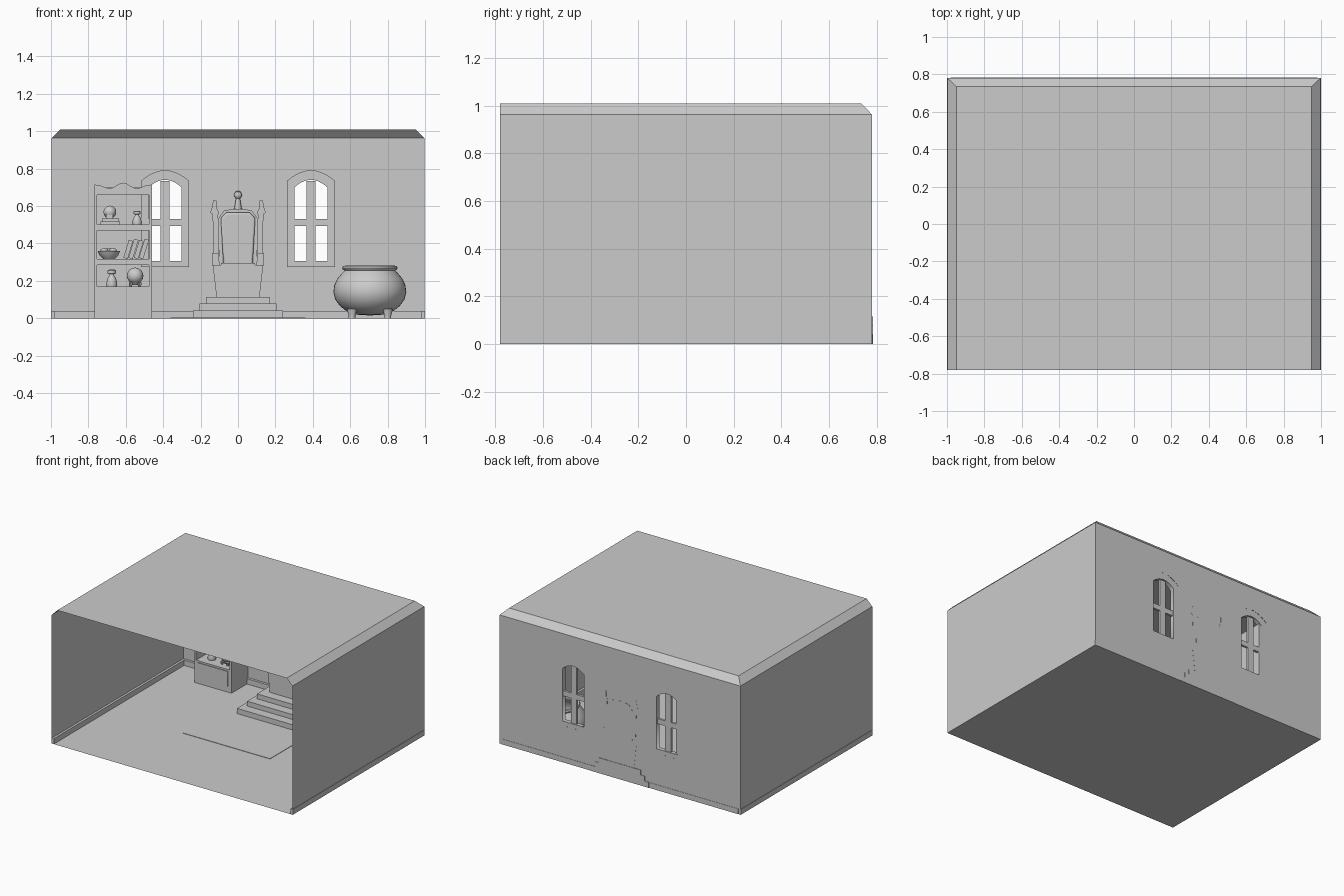
import bpy, bmesh, math
from math import sin, cos, pi, radians

if "Cube" in bpy.data.objects:
    bpy.data.objects.remove(bpy.data.objects["Cube"])


def mesh(name, verts, faces, smooth=False):
    me = bpy.data.meshes.new(name)
    me.from_pydata(verts, [], faces)
    bm = bmesh.new()
    bm.from_mesh(me)
    bmesh.ops.remove_doubles(bm, verts=bm.verts, dist=1e-5)
    bm.to_mesh(me)
    bm.free()
    ob = bpy.data.objects.new(name, me)
    bpy.context.collection.objects.link(ob)
    if smooth:
        activate(ob)
        bpy.ops.object.shade_smooth_by_angle(angle=radians(40))
    return ob


def activate(ob):
    bpy.ops.object.select_all(action='DESELECT')
    ob.select_set(True)
    bpy.context.view_layer.objects.active = ob


def box(name, x0, x1, y0, y1, z0, z1, tilt=0):
    """Box from its limits, optionally leaning about its centre."""
    hx, hy, hz = (x1 - x0) / 2, (y1 - y0) / 2, (z1 - z0) / 2
    v = [(x * hx, y * hy, z * hz) for z in (-1, 1) for x, y in ((-1, -1), (1, -1), (1, 1), (-1, 1))]
    f = [(3, 2, 1, 0), (4, 5, 6, 7)] + [(i, (i + 1) % 4, (i + 1) % 4 + 4, i + 4) for i in range(4)]
    ob = mesh(name, v, f)
    ob.location = ((x0 + x1) / 2, (y0 + y1) / 2, (z0 + z1) / 2)
    ob.rotation_euler.y = tilt
    return ob


def lathe(name, profile, loc, seg=24):
    """Turned part: (radius, height) points spun about z."""
    n = len(profile)
    v = [(r * cos(2 * pi * i / seg), r * sin(2 * pi * i / seg), z) for i in range(seg) for r, z in profile]
    f = []
    for i in range(seg):
        a, b = i * n, (i + 1) % seg * n
        for j in range(n - 1):
            q = [a + j, b + j, b + j + 1, a + j + 1]
            if profile[j][0] == 0:
                q.remove(b + j)
            if profile[j + 1][0] == 0:
                q.remove(b + j + 1)
            f.append(q)
    ob = mesh(name, v, f, True)
    ob.location = loc
    return ob


def ball(name, r, loc, seg=20):
    n = seg // 2
    return lathe(name, [(0, -r)] + [(r * sin(pi * i / n), -r * cos(pi * i / n)) for i in range(1, n)] + [(0, r)], loc, seg)


def plate(name, loops, y0, y1, bevel=0):
    """Upright plate from (x, z) outlines; further outlines cut holes."""
    cu = bpy.data.curves.new(name, 'CURVE')
    cu.dimensions, cu.fill_mode = '2D', 'BOTH'
    cu.extrude = (y1 - y0) / 2 - bevel
    cu.bevel_depth, cu.offset, cu.bevel_resolution = bevel, -bevel, 2
    for loop in loops:
        s = cu.splines.new('POLY')
        s.points.add(len(loop) - 1)
        s.use_cyclic_u = True
        for p, (x, z) in zip(s.points, loop):
            p.co = (x, z, 0, 1)
    ob = bpy.data.objects.new(name, cu)
    bpy.context.collection.objects.link(ob)
    ob.location.y = (y0 + y1) / 2
    ob.rotation_euler.x = pi / 2
    activate(ob)
    bpy.ops.object.convert(target='MESH')
    return bpy.context.object


def arch(cx, w, z0, zs, za, n=10):
    """Window outline with a shallow arched head."""
    ts = [1 - 2 * i / n for i in range(n + 1)]
    return [(cx - w, z0), (cx + w, z0)] + [(cx + w * t, zs + (za - zs) * (1 - t * t)) for t in ts]


def mirrored(half):
    return half + [(-x, z) for x, z in reversed(half)]


# Room shell: floor, side walls, bevelled ceiling, open front
W, F, B = 0.997, -0.78, 0.78
mesh("floor", [(-W, F, 0), (W, F, 0), (W, B, 0), (-W, B, 0)], [(0, 1, 2, 3)])
for s, side in ((-1, "left"), (1, "right")):
    mesh(side + "_wall", [(s * W, F, 0), (s * W, B, 0), (s * W, B, .963), (s * W, F, .963)], [(0, 1, 2, 3)])
    box(side + "_skirting", *sorted((s * 1.0, s * .98)), F, B, 0, .04)
c = [(-W, F, .963), (-W, B, .963), (W, B, .963), (W, F, .963),
     (-.95, F, 1.01), (-.95, .735, 1.01), (.95, .735, 1.01), (.95, F, 1.01)]
mesh("ceiling", c, [(4, 5, 6, 7), (0, 1, 5, 4), (1, 2, 6, 5), (2, 3, 7, 6)])
box("back_skirting", -.98, .98, .762, .782, 0, .04)

# Back wall with two arched windows
openings = [arch(cx, .127, .275, .735, .79) for cx in (-.39, .39)]
plate("back_wall", [[(-W, 0), (W, 0), (W, .963), (-W, .963)]] + openings, B, B)
for cx in (-.39, .39):
    plate("window_frame", [arch(cx, .128, .274, .735, .791), arch(cx, .088, .307, .70, .74)], .745, .778)
    box("window_mullion", cx - .024, cx + .024, .752, .77, .30, .735)
    box("window_crossbar", cx - .09, cx + .09, .752, .77, .492, .53)

# Rug and stepped platform
box("rug", -.36, .36, -.135, .5, 0, .003)
for w, y, z0, z1 in ((.24, .33, 0, .042), (.205, .40, .042, .078), (.172, .47, .078, .115)):
    box("platform_step", -w, w, y, .784, z0, z1)

# Throne
plate("throne_base", [mirrored([(.115, .115), (.135, .285)])], .54, .781)
plate("throne_back", [mirrored([(.10, .27), (.108, .53), (.075, .575), (.03, .585)])], .725, .781)
plate("back_cushion", [mirrored([(.078, .28), (.092, .535), (.062, .565)])], .70, .73, .01)
box("seat_cushion", -.09, .09, .545, .72, .28, .295)
for s in (-1, 1):
    plate("throne_arm", [[(s * .098, .28), (s * .135, .28), (s * .138, .35), (s * .105, .35)]], .55, .781)
    plate("throne_post", [[(s * (.12 + x), z) for x, z in
          ((-.016, .35), (.01, .35), (.016, .555), (.028, .565), (.02, .59), (.012, .63),
           (-.006, .63), (-.006, .59), (-.018, .565), (-.014, .555))]], .74, .781)
lathe("throne_finial", [(0, .55), (.018, .555), (.021, .585), (.013, .625), (.011, .64), (.02, .65),
                        (.022, .66), (.015, .676), (0, .682)], (0, .755, 0), 16)

# Bookcase
L, R, Y0, Y1 = -.768, -.46, .58, .775
for a, b in ((L, L + .015), (R - .015, R)):
    box("bookcase_side", a, b, Y0, Y1, 0, .70)
box("bookcase_back", L, R, .76, Y1, .16, .70)
box("bookcase_cabinet", L + .01, R - .01, Y0, Y1, 0, .17)
plate("cabinet_panel", [[(-.742, .043), (-.49, .043), (-.49, .157), (-.742, .157)]], .575, .582)
for a, b in ((.285, .317), (.468, .50), (.66, .69)):
    box("bookcase_shelf", L + .01, R - .01, Y0 + .003, Y1, a, b)
wave = [(L + (R - L) * i / 16, .708 + .017 * cos(4 * pi * (i / 16 - .5)) * (.35 + .65 * sin(pi * i / 16)))
        for i in range(17)]
plate("bookcase_crown", [[(R, .66), (L, .66)] + wave], Y0, Y1)

# Shelf contents
SY = .655
flask = [(0, 0), (.027, 0), (.03, .012), (.022, .045), (.013, .058), (.013, .066), (.022, .07), (.022, .085),
         (.014, .09), (0, .09)]
lathe("tall_flask", flask, (-.675, SY, .17), 16)
lathe("small_flask", [(r * .88, z * .83) for r, z in flask], (-.54, SY, .50), 16)
ball("crystal_ball", .044, (-.55, SY, .227))
lathe("crystal_stand", [(0, .012), (.022, .008), (.032, .02), (.026, .022), (0, .018)], (-.55, SY, .17), 16)
for i in range(4):
    a = pi / 4 + i * pi / 2
    lathe("crystal_foot", [(0, 0), (.008, 0), (.01, .022), (0, .024)],
          (-.55 + .034 * cos(a), SY + .034 * sin(a), .17), 8)
lathe("bowl", [(0, 0), (.03, 0), (.05, .02), (.06, .042), (.055, .042), (.045, .022), (0, .012)],
      (-.69, SY, .317))
for dx, dy in ((-.025, -.01), (.022, -.012), (0, .025)):
    ball("bowl_egg", .024, (-.69 + dx, SY + dy, .352), 14)
for i in range(4):
    x = -.587 + i * .028
    box("leaning_book", x - .012, x + .012, .60, .70, .318, .418 + .006 * (i % 2), radians(17))
box("stacked_book", -.735, -.63, .60, .72, .50, .517)
box("stacked_book", -.727, -.635, .61, .715, .517, .534)
ball("skull", .034, (-.685, SY, .568))
box("skull_jaw", -.705, -.668, .625, .655, .534, .556)

# Cauldron
CX, CY = .705, .50
lathe("cauldron", [(0, .015), (.08, .02), (.125, .038), (.16, .066), (.185, .10), (.195, .14), (.19, .177),
                   (.175, .21), (.152, .238), (.136, .255), (.145, .262), (.148, .27), (.143, .279), (.132, .281),
                   (.126, .27), (.127, .255), (.15, .225), (.175, .18), (.178, .13), (.15, .075), (.08, .04),
                   (0, .035)], (CX, CY, 0), 40)
for i in range(4):
    a = pi / 4 + i * pi / 2
    lathe("cauldron_foot", [(0, 0), (.018, 0), (.018, .012), (.028, .05), (0, .055)],
          (CX + .135 * cos(a), CY + .135 * sin(a), 0), 12)
